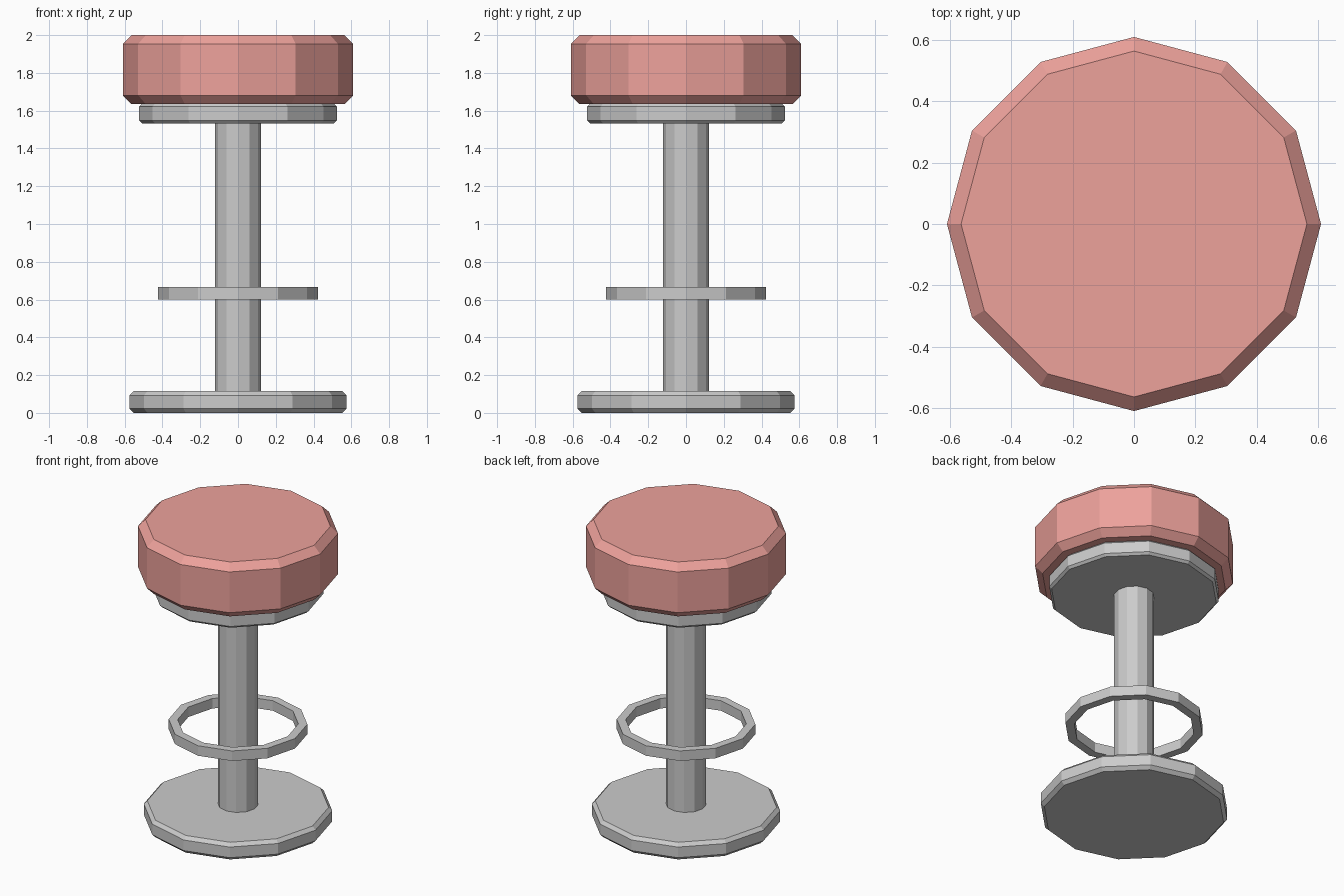
import bpy
import bmesh
from math import cos, sin, tau

if "Cube" in bpy.data.objects:
    bpy.data.objects.remove(bpy.data.objects["Cube"])

SIDES = 12


def lathe(name, profile, ring=False):
    """Revolve (radius, z) points listed bottom to top on the outside."""
    bm = bmesh.new()
    loops = [[bm.verts.new((r * cos(tau * i / SIDES), r * sin(tau * i / SIDES), z))
              for i in range(SIDES)] for r, z in profile]
    pairs = list(zip(loops, loops[1:]))
    if ring:
        pairs.append((loops[-1], loops[0]))
    else:
        bm.faces.new(loops[0][::-1])
        bm.faces.new(loops[-1])
    for low, high in pairs:
        for i in range(SIDES):
            j = (i + 1) % SIDES
            bm.faces.new((low[i], low[j], high[j], high[i]))
    bmesh.ops.recalc_face_normals(bm, faces=bm.faces)
    mesh = bpy.data.meshes.new(name)
    bm.to_mesh(mesh)
    bm.free()
    obj = bpy.data.objects.new(name, mesh)
    bpy.context.collection.objects.link(obj)
    return obj


def disc(name, radius, z0, z1, bevel):
    """Disc with chamfered top and bottom rims."""
    return lathe(name, [(radius - bevel, z0), (radius, z0 + bevel),
                        (radius, z1 - bevel), (radius - bevel, z1)])


# Floor base and column
disc("base", 0.575, 0.0, 0.115, 0.022)
lathe("column", [(0.123, 0.11), (0.123, 1.54)])

# Floating foot ring with rectangular section
lathe("foot_ring", [(0.368, 0.6), (0.423, 0.6), (0.423, 0.667), (0.368, 0.667)], ring=True)

# Seat support plate and cushion
disc("seat_plate", 0.523, 1.533, 1.636, 0.015)
cushion = disc("seat_cushion", 0.61, 1.635, 2.0, 0.046)
red = bpy.data.materials.new("soft_red")
red.diffuse_color = (0.85, 0.36, 0.33, 1.0)
red.use_nodes = True
red.node_tree.nodes["Principled BSDF"].inputs["Base Color"].default_value = red.diffuse_color
cushion.data.materials.append(red)
